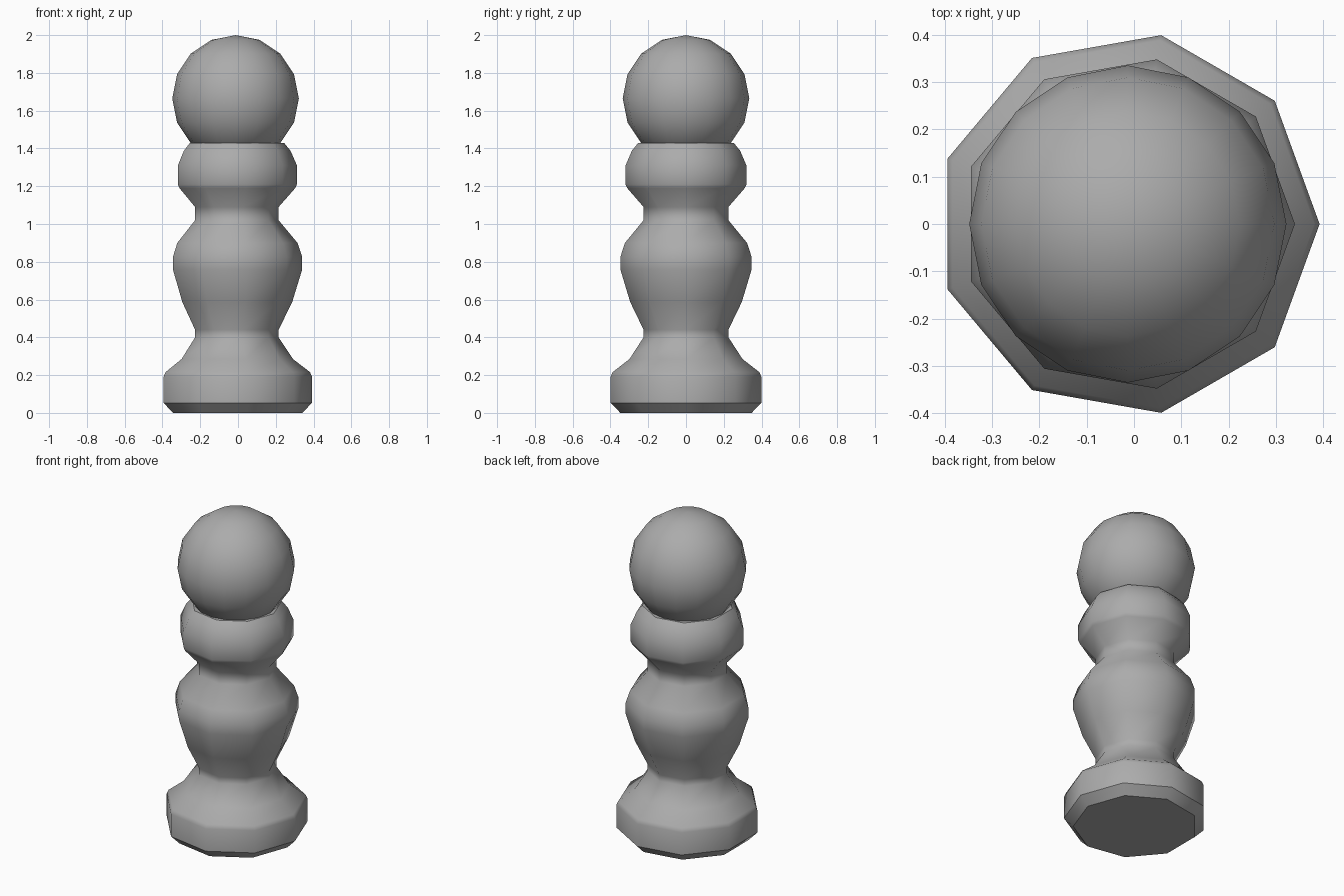
import bpy, bmesh, math

if "Cube" in bpy.data.objects:
    bpy.data.objects.remove(bpy.data.objects["Cube"])

CX = -0.013  # centre of the nine-sided turning

grey = bpy.data.materials.new("dark_grey")
grey.diffuse_color = (0.41, 0.41, 0.41, 1)
grey.use_nodes = True
grey.node_tree.nodes["Principled BSDF"].inputs["Base Color"].default_value = grey.diffuse_color


def lathe(name, profile, sides):
    """Turn a (radius, height) profile around the vertical axis and cap it."""
    bm = bmesh.new()
    rings = []
    for r, z in profile:
        rings.append([bm.verts.new((CX + r * math.cos(2 * math.pi * i / sides),
                                    r * math.sin(2 * math.pi * i / sides), z))
                      for i in range(sides)])
    for a, b in zip(rings, rings[1:]):
        for i in range(sides):
            j = (i + 1) % sides
            bm.faces.new((a[i], a[j], b[j], b[i]))
    bm.faces.new(rings[0][::-1])
    bm.faces.new(rings[-1])
    mesh = bpy.data.meshes.new(name)
    bm.to_mesh(mesh)
    bm.free()
    obj = bpy.data.objects.new(name, mesh)
    bpy.context.collection.objects.link(obj)
    return obj


def finish(obj, angle):
    obj.data.materials.append(grey)
    bpy.ops.object.select_all(action='DESELECT')
    obj.select_set(True)
    bpy.context.view_layer.objects.active = obj
    bpy.ops.object.shade_smooth_by_angle(angle=math.radians(angle))


# Turned body: foot, waist, belly, neck and collar
body = lathe("turned_body", [
    (0.353, 0.0), (0.405, 0.053), (0.405, 0.192), (0.394, 0.216),
    (0.304, 0.285), (0.228, 0.40), (0.228, 0.44), (0.300, 0.587),
    (0.353, 0.76), (0.353, 0.825), (0.328, 0.90), (0.228, 1.02),
    (0.228, 1.09), (0.316, 1.19), (0.325, 1.21), (0.325, 1.31),
    (0.291, 1.388), (0.258, 1.428)], 9)
finish(body, 42)

# Ball head resting in the collar
bpy.ops.mesh.primitive_uv_sphere_add(segments=16, ring_count=8, radius=0.335,
                                     location=(CX, 0, 1.665))
head = bpy.context.object
head.name = "ball_head"
finish(head, 60)
